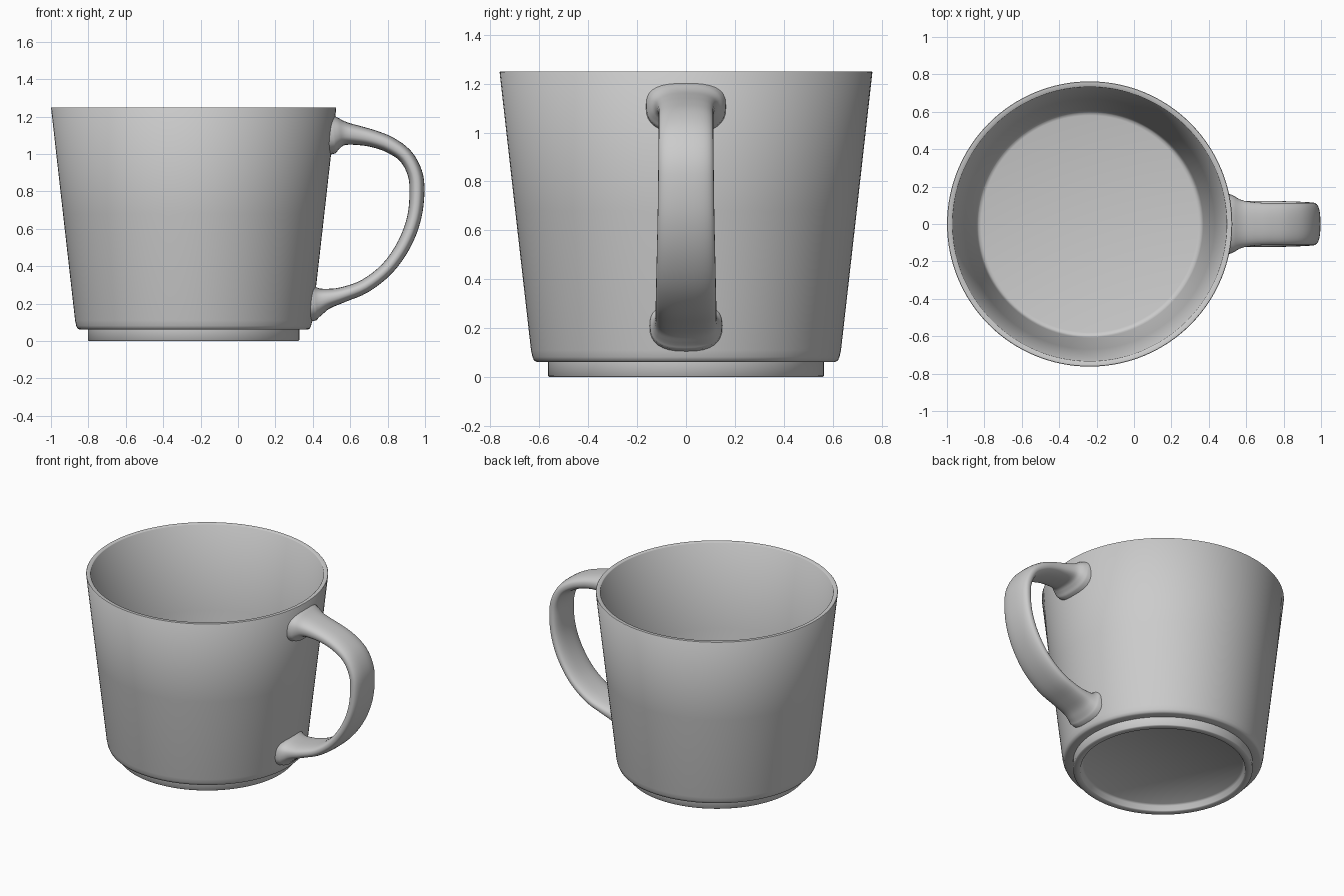
import bpy, bmesh, math
from mathutils import Vector

if "Cube" in bpy.data.objects:
    bpy.data.objects.remove(bpy.data.objects["Cube"])

AXIS_X = -0.237


def wall_radius(z):
    return 0.763 - 0.113 * (1.25 - z)


def finish(name, bm, angle):
    bmesh.ops.recalc_face_normals(bm, faces=bm.faces)
    mesh = bpy.data.meshes.new(name)
    bm.to_mesh(mesh)
    bm.free()
    obj = bpy.data.objects.new(name, mesh)
    bpy.context.collection.objects.link(obj)
    bpy.ops.object.select_all(action='DESELECT')
    obj.select_set(True)
    bpy.context.view_layer.objects.active = obj
    bpy.ops.object.shade_smooth_by_angle(angle=math.radians(angle))
    return obj


def loft(bm, rings):
    n = len(rings[0])
    for a, b in zip(rings, rings[1:]):
        for i in range(n):
            j = (i + 1) % n
            bm.faces.new((a[i], a[j], b[j], b[i]))


# Cup: closed shell turned from underside centre to inside floor
profile = [(0.50, 0.045), (0.512, 0.035), (0.518, 0.005), (0.523, 0.0),
           (0.56, 0.0), (0.565, 0.005), (0.565, 0.062), (0.61, 0.062),
           (0.621, 0.067), (0.628, 0.082), (0.634, 0.11),
           (wall_radius(0.68), 0.68), (0.7625, 1.247), (0.760, 1.25),
           (0.736, 1.25), (0.733, 1.247), (0.669, 0.68),
           (0.608, 0.14), (0.603, 0.12), (0.595, 0.108), (0.58, 0.104)]
SEG = 128
bm = bmesh.new()
rings = [[bm.verts.new((AXIS_X + r * math.cos(2 * math.pi * i / SEG),
                        r * math.sin(2 * math.pi * i / SEG), z))
          for i in range(SEG)] for r, z in profile]
loft(bm, rings)
bm.faces.new(rings[0])
bm.faces.new(rings[-1])
finish("cup", bm, 50)

# Handle stations: x, z, half thickness, half width (flared at both ends)
stations = [(0.50, 1.107, 0.112, 0.165), (0.535, 1.11, 0.086, 0.15),
            (0.575, 1.109, 0.062, 0.128), (0.64, 1.10, 0.052, 0.117),
            (0.72, 1.083, 0.046, 0.112), (0.81, 1.05, 0.043, 0.112),
            (0.895, 0.99, 0.040, 0.112), (0.945, 0.90, 0.040, 0.113),
            (0.957, 0.80, 0.040, 0.114), (0.942, 0.66, 0.038, 0.116),
            (0.89, 0.52, 0.037, 0.119), (0.80, 0.39, 0.036, 0.122),
            (0.68, 0.295, 0.037, 0.124), (0.56, 0.248, 0.041, 0.124),
            (0.475, 0.226, 0.055, 0.128), (0.432, 0.215, 0.077, 0.136),
            (0.40, 0.21, 0.108, 0.15)]
pts = [Vector(s) for s in stations]


def spline(t):
    # Catmull-Rom through the stations
    i = min(int(t), len(pts) - 2)
    u = t - i
    b, c = pts[i], pts[i + 1]
    a = pts[i - 1] if i > 0 else 2 * b - c
    d = pts[i + 2] if i + 2 < len(pts) else 2 * c - b
    return 0.5 * (2 * b + (c - a) * u + (2 * a - 5 * b + 4 * c - d) * u * u
                  + (3 * b - a - 3 * c + d) * u ** 3)


# Handle: rounded section swept along the stations, ends seated in the wall
bm = bmesh.new()
SIDES, STEPS = 32, (len(pts) - 1) * 4
rings = []
for k in range(STEPS + 1):
    t = (len(pts) - 1) * k / STEPS
    p = spline(t)
    d = spline(min(t + 0.05, len(pts) - 1)) - spline(max(t - 0.05, 0))
    tx, tz = Vector((d[0], d[1])).normalized()
    ring = []
    for i in range(SIDES):
        c, s = (f(2 * math.pi * i / SIDES) for f in (math.cos, math.sin))
        y = p[3] * math.copysign(abs(c) ** 0.78, c)
        h = p[2] * math.copysign(abs(s) ** 0.78, s)
        x, z = p[0] - tz * h, p[1] + tx * h
        if k in (0, STEPS):
            z = p[1] + (h if k == 0 else -h)
            r = wall_radius(z) - 0.012
            x = AXIS_X + math.sqrt(r * r - y * y)
        ring.append(bm.verts.new((x, y, z)))
    rings.append(ring)
loft(bm, rings)
finish("handle", bm, 60)
